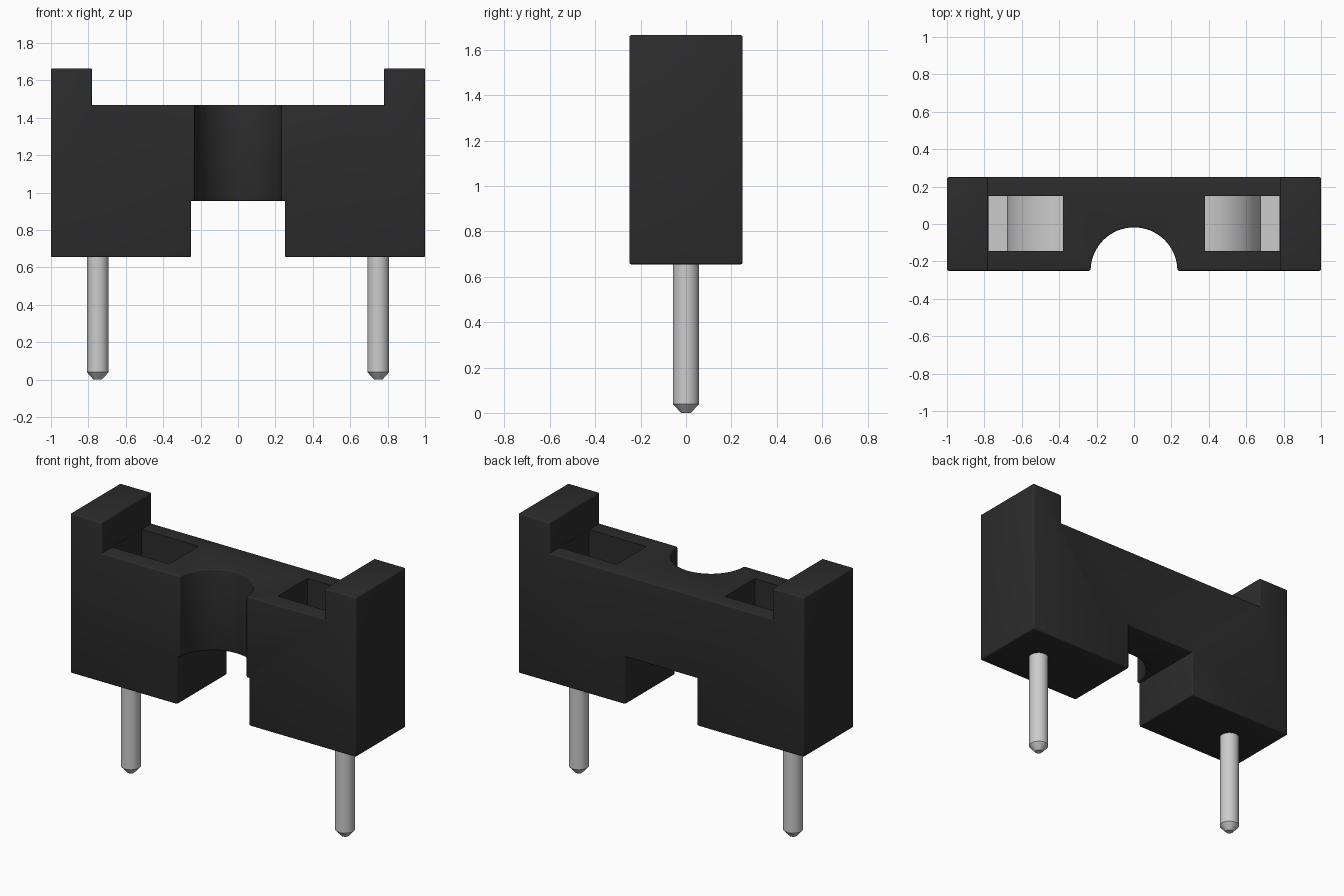
import bpy, bmesh, math

if "Cube" in bpy.data.objects:
    bpy.data.objects.remove(bpy.data.objects["Cube"])


def finish(name, bm, mat=None):
    bmesh.ops.recalc_face_normals(bm, faces=bm.faces[:])
    me = bpy.data.meshes.new(name)
    bm.to_mesh(me)
    bm.free()
    ob = bpy.data.objects.new(name, me)
    bpy.context.collection.objects.link(ob)
    if mat:
        me.materials.append(mat)
    return ob


def extrude_xz(name, pts, y0, y1, mat=None):
    """Extrude an (x, z) outline from y0 to y1."""
    bm = bmesh.new()
    face = bm.faces.new([bm.verts.new((x, y0, z)) for x, z in pts])
    new = bmesh.ops.extrude_face_region(bm, geom=[face])["geom"]
    bmesh.ops.translate(bm, vec=(0, y1 - y0, 0),
                        verts=[v for v in new if isinstance(v, bmesh.types.BMVert)])
    return finish(name, bm, mat)


def activate(ob):
    bpy.ops.object.select_all(action='DESELECT')
    ob.select_set(True)
    bpy.context.view_layer.objects.active = ob


def cut(ob, cutter):
    mod = ob.modifiers.new("cut", 'BOOLEAN')
    mod.operation, mod.solver, mod.object = 'DIFFERENCE', 'EXACT', cutter
    activate(ob)
    bpy.ops.object.modifier_apply(modifier=mod.name)
    bpy.data.objects.remove(cutter)


def smooth(ob, angle=30):
    activate(ob)
    bpy.ops.object.shade_smooth_by_angle(angle=math.radians(angle))


black = bpy.data.materials.new("black_plastic")
black.diffuse_color = (0.025, 0.025, 0.025, 1)
black.use_nodes = True
black.node_tree.nodes["Principled BSDF"].inputs["Base Color"].default_value = black.diffuse_color

# Housing: stepped outline with raised ends and a gap underneath
half = [(0.25, 0.955), (0.25, 0.655), (1, 0.655), (1, 1.665), (0.78, 1.665), (0.78, 1.47)]
body = extrude_xz("housing", half + [(-x, z) for x, z in reversed(half)], -0.25, 0.25, black)

# Half-round groove in the front
bm = bmesh.new()
bmesh.ops.create_cone(bm, cap_ends=True, segments=64, radius1=0.232, radius2=0.232, depth=1.6)
bmesh.ops.translate(bm, vec=(0, -0.25, 1.2), verts=bm.verts[:])
cut(body, finish("groove_cutter", bm))

# Round over the outward edges only
bm = bmesh.new()
bm.from_mesh(body.data)
bmesh.ops.remove_doubles(bm, verts=bm.verts[:], dist=1e-5)
edges = [e for e in bm.edges if len(e.link_faces) == 2
         and e.calc_face_angle_signed() > math.radians(40)]
bmesh.ops.bevel(bm, geom=edges, offset=0.012, segments=3, profile=0.5,
                affect='EDGES', clamp_overlap=True)
bm.to_mesh(body.data)
bm.free()

for s, side in ((-1, "left"), (1, "right")):
    # Contact pocket
    box = [(0.38, 0.8), (0.779, 0.8), (0.779, 1.56), (0.38, 1.56)]
    cut(body, extrude_xz("pocket_cutter", [(s * x, z) for x, z in box], -0.145, 0.15))

    # Curved spring contact with a flat foot
    arc = [math.radians(90 * i / 16) for i in range(17)]
    outer = [(0.38 + 0.3 * math.cos(a), 0.84 + 0.3 * math.sin(a)) for a in arc]
    inner = [(0.38 + 0.27 * math.cos(a), 0.84 + 0.27 * math.sin(a)) for a in reversed(arc)]
    strip = [(0.779, 0.8), (0.779, 0.84)] + outer + inner + [(0.65, 0.8)]
    smooth(extrude_xz(side + "_contact", [(s * x, z) for x, z in strip], -0.145, 0.15))

    # Round pin with a chamfered tip
    bm = bmesh.new()
    for r1, r2, z0, z1 in ((0.022, 0.058, 0, 0.04), (0.058, 0.058, 0.04, 0.82)):
        made = bmesh.ops.create_cone(bm, cap_ends=False, segments=32, radius1=r1,
                                     radius2=r2, depth=z1 - z0)["verts"]
        bmesh.ops.translate(bm, vec=(s * 0.75, 0, (z0 + z1) / 2), verts=made)
    bmesh.ops.remove_doubles(bm, verts=bm.verts[:], dist=1e-4)
    bmesh.ops.holes_fill(bm, edges=bm.edges[:], sides=0)
    smooth(finish(side + "_pin", bm))

smooth(body, 35)
